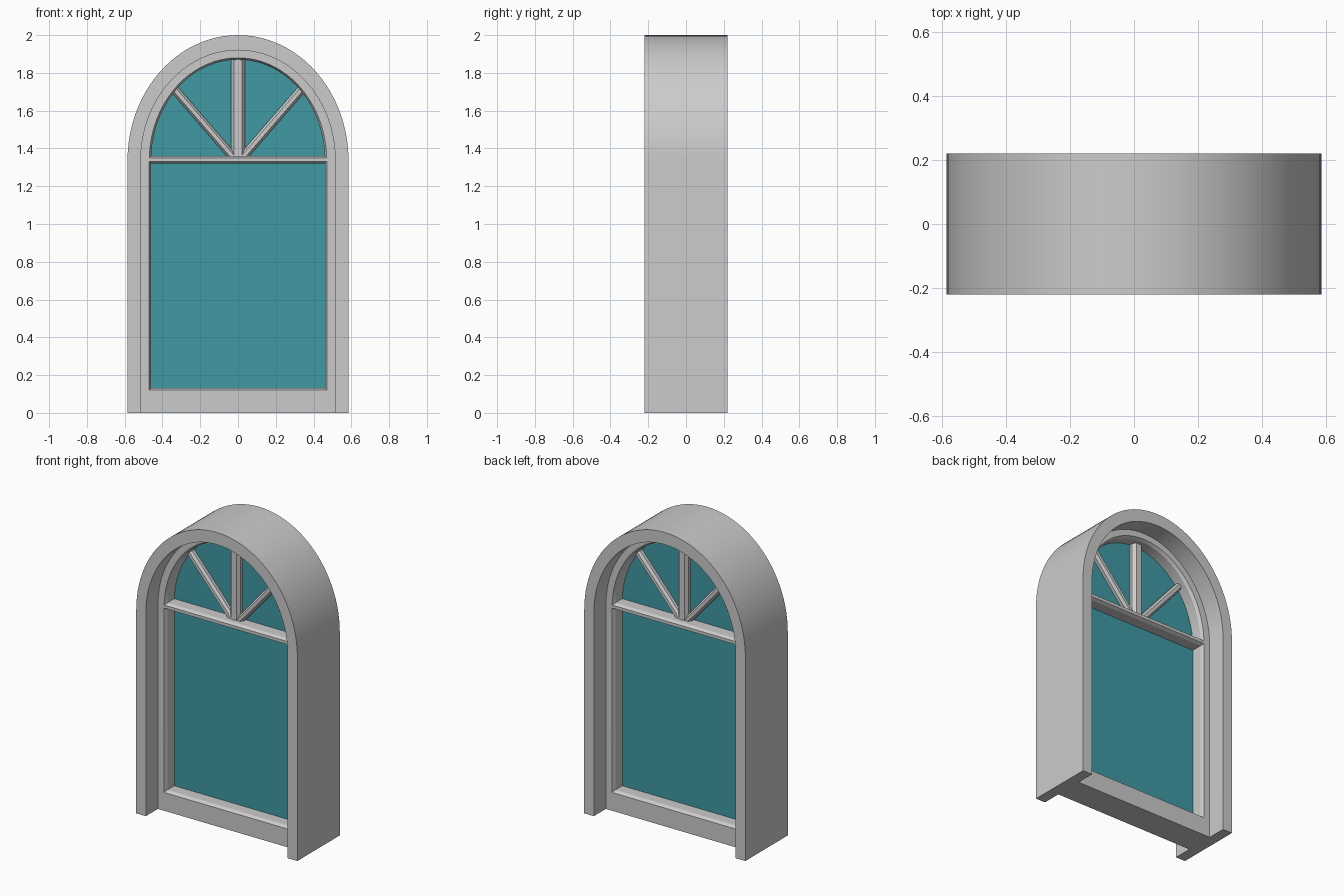
import bpy, bmesh, math
from mathutils import Vector

if "Cube" in bpy.data.objects:
    bpy.data.objects.remove(bpy.data.objects["Cube"])

SPRING = 1.335   # height where the arch starts
SEGS = 48


def outline(a, top, bottom, y):
    """Arched outline, bottom left over the elliptical head to bottom right."""
    pts = [(-a, y, bottom)]
    for i in range(SEGS + 1):
        t = math.pi * (1 - i / SEGS)
        pts.append((a * math.cos(t), y, SPRING + (top - SPRING) * math.sin(t)))
    return pts + [(a, y, bottom)]


def finish(bm, name, smooth=True):
    bmesh.ops.recalc_face_normals(bm, faces=bm.faces)
    me = bpy.data.meshes.new(name)
    bm.to_mesh(me)
    bm.free()
    ob = bpy.data.objects.new(name, me)
    bpy.context.collection.objects.link(ob)
    if smooth:
        bpy.ops.object.select_all(action='DESELECT')
        ob.select_set(True)
        bpy.context.view_layer.objects.active = ob
        bpy.ops.object.shade_smooth_by_angle(angle=math.radians(25))
    return ob


def loft(name, rings, closed_path, wrap=True):
    """Skin a list of outlines; cap the leg ends or close along the sill."""
    bm = bmesh.new()
    vs = [[bm.verts.new(p) for p in r] for r in rings]
    n, m = len(vs[0]), len(vs)
    for j in range(m if wrap else m - 1):
        a, b = vs[j], vs[(j + 1) % m]
        for i in range(n if closed_path else n - 1):
            k = (i + 1) % n
            bm.faces.new((a[i], a[k], b[k], b[i]))
    if not closed_path:
        bm.faces.new([r[0] for r in vs])
        bm.faces.new([r[-1] for r in vs])
    if not wrap:
        bm.faces.new(vs[0])
        bm.faces.new(vs[-1])
    return finish(bm, name)


def bar(name, p0, p1, w, flat, y_edge, y_front):
    """Glazing bar with chamfered front and back, between two (x, z) points."""
    prof = [(-w, -y_edge), (-flat, -y_front), (flat, -y_front), (w, -y_edge),
            (w, y_edge), (flat, y_front), (-flat, y_front), (-w, y_edge)]
    d = (Vector(p1) - Vector(p0)).normalized()
    bm = bmesh.new()
    ends = [[bm.verts.new((p[0] - d.y * u, y, p[1] + d.x * u)) for u, y in prof]
            for p in (p0, p1)]
    for i in range(8):
        k = (i + 1) % 8
        bm.faces.new((ends[0][i], ends[0][k], ends[1][k], ends[1][i]))
    for e in ends:
        bm.faces.new(e)
    return finish(bm, name, smooth=False)


# Deep outer surround, open at the bottom
loft("outer_surround", [outline(a, top, 0, y) for a, top, y in (
    (0.585, 2.0, -0.22), (0.515, 1.92, -0.22),
    (0.515, 1.92, 0.22), (0.585, 2.0, 0.22))], closed_path=False)

# Recessed window frame with sill and chamfered glazing edge
loft("window_frame", [outline(*r) for r in (
    (0.515, 1.92, 0.0, -0.095), (0.47, 1.88, 0.12, -0.095),
    (0.46, 1.87, 0.132, -0.075), (0.46, 1.87, 0.132, 0.075),
    (0.47, 1.88, 0.12, 0.095), (0.515, 1.92, 0.0, 0.095))], closed_path=True)

# Glass pane
glass = loft("glass", [outline(0.462, 1.872, 0.13, y) for y in (-0.004, 0.004)],
             closed_path=True, wrap=False)
mat = bpy.data.materials.new("teal_glass")
mat.diffuse_color = (0.05, 0.32, 0.37, 1)
mat.use_nodes = True
mat.node_tree.nodes["Principled BSDF"].inputs["Base Color"].default_value = mat.diffuse_color
glass.data.materials.append(mat)

# Transom and fan of glazing bars
bar("transom", (-0.47, 1.34), (0.47, 1.34), 0.02, 0.01, 0.075, 0.095)
bar("centre_bar", (0, 1.35), (0, 1.874), 0.036, 0.02, 0.025, 0.045)
for side, label in ((-1, "left"), (1, "right")):
    bar(label + "_fan_bar", (side * 0.018, 1.345), (side * 0.332, 1.708),
        0.022, 0.01, 0.025, 0.042)
